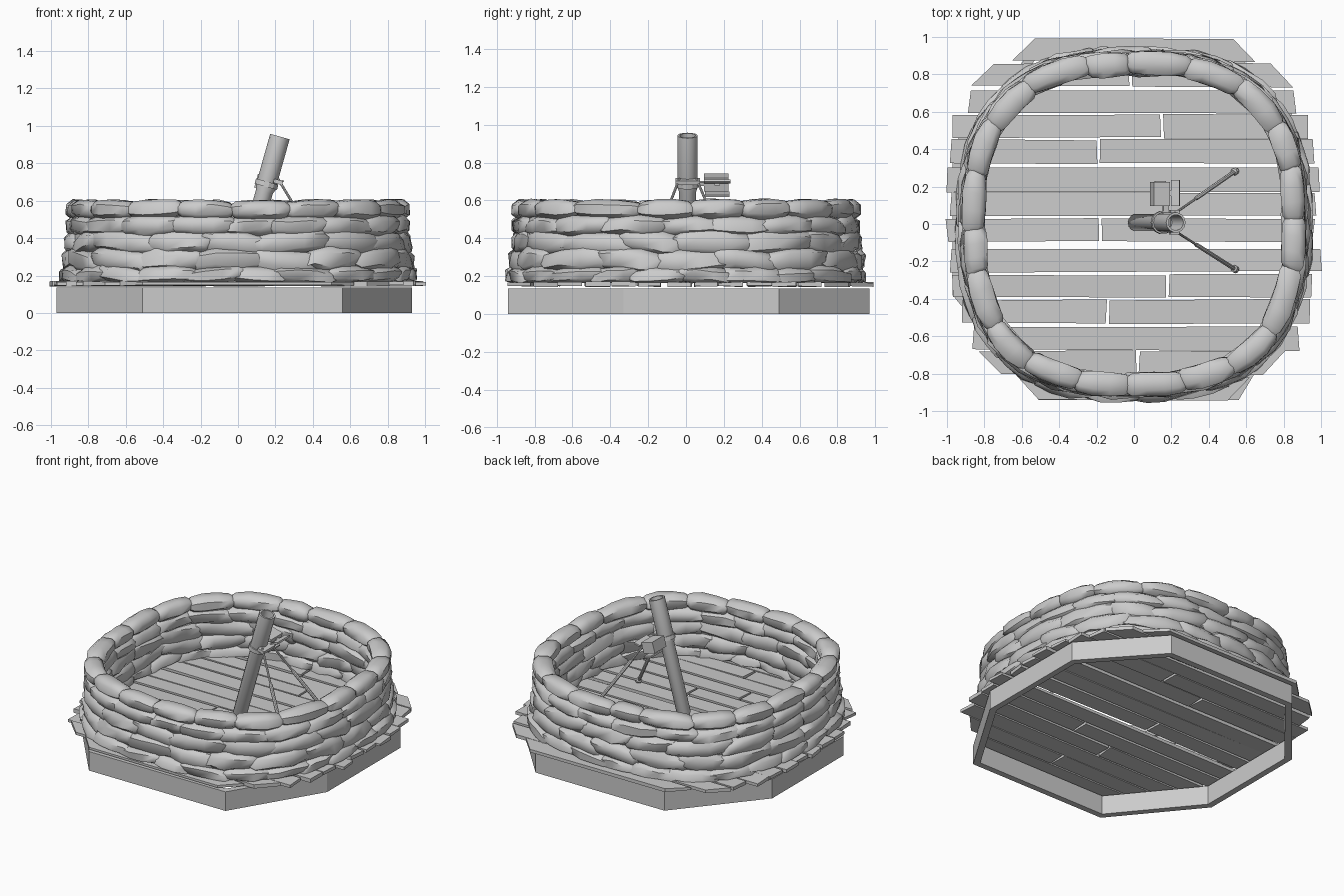
import bpy, bmesh, math, random
from mathutils import Vector

if "Cube" in bpy.data.objects:
    bpy.data.objects.remove(bpy.data.objects["Cube"])

random.seed(4)
J = lambda a: random.uniform(-a, a)


def finish(name, bm, smooth=None):
    bmesh.ops.recalc_face_normals(bm, faces=bm.faces)
    me = bpy.data.meshes.new(name)
    bm.to_mesh(me)
    bm.free()
    ob = bpy.data.objects.new(name, me)
    bpy.context.collection.objects.link(ob)
    if smooth:
        bpy.ops.object.select_all(action='DESELECT')
        ob.select_set(True)
        bpy.context.view_layer.objects.active = ob
        bpy.ops.object.shade_smooth_by_angle(angle=math.radians(smooth))
    return ob


def prism(bm, outline, z0, z1, wobble=0.0):
    lo = [bm.verts.new((x, y, z0 + J(wobble))) for x, y in outline]
    hi = [bm.verts.new((x, y, z1 + J(wobble))) for x, y in outline]
    bm.faces.new(lo[::-1])
    bm.faces.new(hi)
    n = len(outline)
    for i in range(n):
        k = (i + 1) % n
        bm.faces.new((lo[i], lo[k], hi[k], hi[i]))


def lathe(bm, p, q, profile, n=12):
    """Rings (t along p-q, radius) around the axis from p to q."""
    p, q = Vector(p), Vector(q)
    d = (q - p).normalized()
    u = d.cross(Vector((0, 1, 0))).normalized()
    v = d.cross(u)
    rings = []
    for t, r in profile:
        c = p.lerp(q, t)
        rings.append([bm.verts.new(c + r * (u * math.cos(a) + v * math.sin(a)))
                      for a in (2 * math.pi * i / n for i in range(n))])
    for a, b in zip(rings, rings[1:]):
        for i in range(n):
            k = (i + 1) % n
            bm.faces.new((a[i], a[k], b[k], b[i]))
    bm.faces.new(rings[0][::-1])
    bm.faces.new(rings[-1])


def box(bm, centre, size, tilt=0.0):
    res = bmesh.ops.create_cube(bm, size=1)
    c, s = math.cos(tilt), math.sin(tilt)
    for v in res['verts']:
        x, y, z = (v.co[i] * size[i] for i in range(3))
        v.co = Vector(centre) + Vector((x * c + z * s, y, z * c - x * s))


# Eight-sided base frame
corners = [(-0.51, -0.94), (0.56, -0.94), (0.93, -0.33), (0.93, 0.49),
           (0.5, 0.97), (-0.51, 0.97), (-0.97, 0.42), (-0.97, -0.38)]
bm = bmesh.new()
for i, a in enumerate(corners):
    b = corners[(i + 1) % 8]
    f = 0.955
    prism(bm, [a, b, (b[0] * f, b[1] * f), (a[0] * f, a[1] * f)], 0.0, 0.135)
finish("base_frame", bm)

# Floor planks: low y, left x, right x, split x (None = one board)
rows = [(0.87, -.59, .59, None), (0.735, -.81, .79, -.02), (0.595, -.88, .86, None),
        (0.46, -.97, .93, .15), (0.325, -.98, .96, -.19), (0.175, -1, .99, None),
        (0.04, -.98, .97, None), (-0.095, -1, .96, -.18), (-0.255, -.98, 1, None),
        (-0.395, -.97, .95, .18), (-0.53, -.92, .94, -.14), (-0.675, -.86, .88, None),
        (-0.805, -.77, .75, .02), (-0.94, -.57, .56, None)]
bm = bmesh.new()
for y, xl, xr, split in rows:
    h = 0.125
    # boards at the front and back have ends cut on the slant
    k = 0.06 * (1 if y > 0 else -1) if abs(y + h / 2) > 0.7 else J(0.008)
    spans = [(xl, xr)] if split is None else [(xl, split - .008), (split + .008, xr)]
    for a, b in spans:
        ka, kb = (k if a == xl else J(.005)), (k if b == xr else J(.005))
        prism(bm, [(a - ka, y + J(.006)), (b + kb, y + J(.006)),
                   (b - kb, y + h + J(.006)), (a + ka, y + h + J(.006))],
              0.146, 0.168, 0.004)
finish("floor_planks", bm)


# Sandbag wall following a rounded-square path
def path(r, th, n=2.6):
    k = (abs(math.cos(th)) ** n + abs(math.sin(th)) ** n) ** (-1 / n)
    return Vector((math.cos(th) * r * k, math.sin(th) * r * k, 0))


def bag(bm, r, z, hw, hh, t0, t1, slope, rough):
    stations = [(0, .45), (.1, .84), (.35, 1), (.65, 1), (.9, .84), (1, .45)]
    rings = []
    for t, s in stations:
        th = t0 + (t1 - t0) * t
        c, out = path(r, th), Vector((math.cos(th), math.sin(th), 0))
        ring = []
        for i in range(8):
            a = 2 * math.pi * (i + .5) / 8
            ca, sa = math.cos(a), math.sin(a)
            ca = math.copysign(abs(ca) ** .8, ca)
            sa = math.copysign(abs(sa) ** .8, sa)
            w = hw * (s ** .6) * ca + J(rough)
            zz = z + slope * (t - .5) + hh * s * sa + J(rough)
            ring.append(bm.verts.new(c + out * w + Vector((0, 0, max(zz, .165)))))
        rings.append(ring)
    for a, b in zip(rings, rings[1:]):
        for i in range(8):
            k = (i + 1) % 8
            bm.faces.new((a[i], a[k], b[k], b[i]))
    bm.faces.new(rings[0][::-1])
    bm.faces.new(rings[-1])


# radius, height, half width, half height, number of bags, roughness
courses = [(0.855, 0.553, 0.068, 0.055, 20, .004), (0.857, 0.465, 0.066, 0.056, 21, .007),
           (0.867, 0.375, 0.064, 0.068, 18, .011), (0.875, 0.28, 0.066, 0.068, 19, .012),
           (0.885, 0.198, 0.070, 0.052, 24, .008)]
for ci, (r, z, hw, hh, n, rough) in enumerate(courses):
    bm = bmesh.new()
    step = 2 * math.pi / n
    cuts = [step * (i + .5 * (ci % 2)) + J(step * .13) for i in range(n)]
    for i in range(n):
        t0 = cuts[i]
        t1 = cuts[(i + 1) % n] + (2 * math.pi if i == n - 1 else 0)
        ov = .012 if ci == 0 else .04
        bag(bm, r + J(.006), z + J(rough * .6), hw, hh, t0 - ov, t1 + ov,
            J(.012) if ci == 0 else J(rough * 4), rough)
    finish("sandbag_course_%d" % (5 - ci), bm, 50)

# Mortar tube with hollow muzzle
foot, muzzle = Vector((0.005, 0.008, 0.165)), Vector((0.224, 0.008, 0.943))
bm = bmesh.new()
lathe(bm, foot, muzzle, [(0, .03), (.03, .046), (.62, .046), (.65, .054), (1, .054),
                         (1, .042), (.72, .042)], 14)
finish("mortar_tube", bm, 35)

# Clamp collar and cross bracket
tilt = math.atan2(muzzle.x - foot.x, muzzle.z - foot.z)
bm = bmesh.new()
lathe(bm, foot, muzzle, [(.655, .058), (.655, .062), (.69, .062), (.69, .058)], 14)
box(bm, (0.215, 0.01, 0.70), (0.05, 0.13, 0.022), tilt)
box(bm, (0.17, 0.08, 0.69), (0.03, 0.07, 0.02), tilt)
finish("tube_clamp", bm)

# Two splayed support legs with feet
bm = bmesh.new()
for s in (-1, 1):
    top = Vector((0.215, 0.01 + s * 0.045, 0.715))
    end = Vector((0.545, 0.02 + s * 0.265, 0.17))
    lathe(bm, top, end, [(0, .007), (.35, .007), (.36, .012), (.96, .012),
                         (.97, .02), (1, .02)], 8)
lathe(bm, (0.28, -0.08, 0.607), (0.28, 0.1, 0.607), [(0, .005), (1, .005)], 6)
finish("support_legs", bm, 35)

# Sight box with side plate and lower plate
bm = bmesh.new()
box(bm, (0.14, 0.16, 0.695), (0.09, 0.13, 0.075), tilt)
box(bm, (0.222, 0.165, 0.70), (0.045, 0.14, 0.012), -tilt)
box(bm, (0.14, 0.165, 0.632), (0.06, 0.13, 0.012), tilt)
box(bm, (0.185, 0.165, 0.69), (0.05, 0.03, 0.02))
finish("sight_box", bm)
